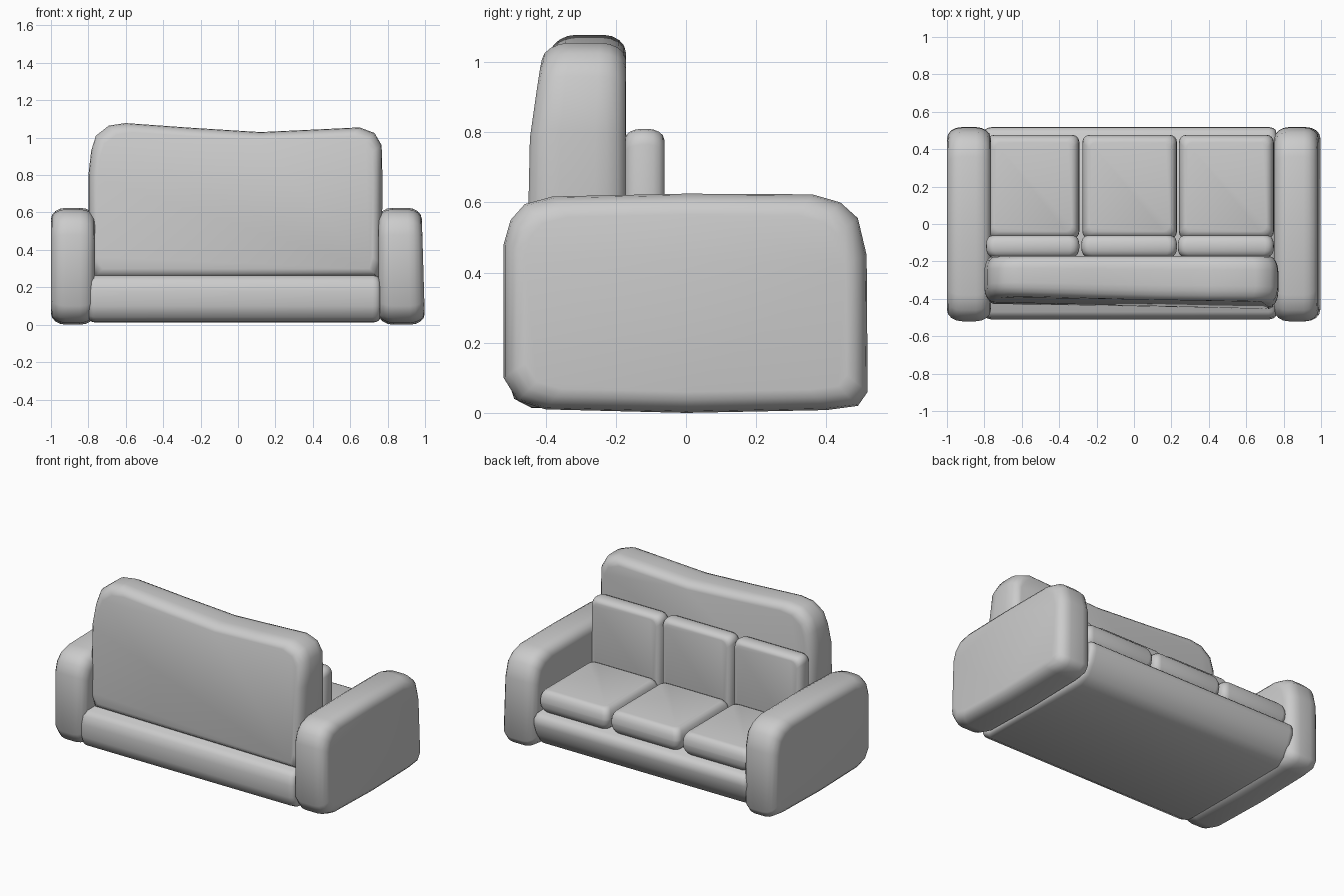
import bpy, bmesh, math

if "Cube" in bpy.data.objects:
    bpy.data.objects.remove(bpy.data.objects["Cube"])

AXES = {'x': (1, 2, 0), 'y': (0, 2, 1), 'z': (0, 1, 2)}   # profile u, profile v, loft axis


def rounded_rect(u0, u1, v0, v1, r, n=4):
    pts = []
    for k, (cu, cv) in enumerate([(u1 - r, v1 - r), (u0 + r, v1 - r), (u0 + r, v0 + r), (u1 - r, v0 + r)]):
        for i in range(n + 1):
            a = math.pi / 2 * (k + i / n)
            pts.append((cu + r * math.cos(a), cv + r * math.sin(a)))
    return pts


def pillow(name, profile, axis, lo, hi, depth, inset, deform=None, n=4):
    """Loft a profile along an axis, rolling the rim in at both ends."""
    iu, iv, iw = AXES[axis]
    us, vs = zip(*profile)
    cu, cv = (min(us) + max(us)) / 2, (min(vs) + max(vs)) / 2
    hu, hv = (max(us) - min(us)) / 2, (max(vs) - min(vs)) / 2
    roll = [(depth * (1 - math.cos(a)), inset * (1 - math.sin(a)))
            for a in [math.pi / 2 * i / n for i in range(n + 1)]]
    stations = [(lo + d, s) for d, s in roll] + [(hi - d, s) for d, s in reversed(roll)]
    bm = bmesh.new()
    rings = []
    for w, s in stations:
        ring = []
        for u, v in profile:
            co = [0, 0, 0]
            co[iu] = cu + (u - cu) * (hu - s) / hu
            co[iv] = cv + (v - cv) * (hv - s) / hv
            co[iw] = w
            ring.append(bm.verts.new(deform(*co) if deform else co))
        rings.append(ring)
    m = len(profile)
    for a, b in zip(rings, rings[1:]):
        for i in range(m):
            bm.faces.new((a[i], a[(i + 1) % m], b[(i + 1) % m], b[i]))
    bm.faces.new(rings[0])
    bm.faces.new(rings[-1])
    bmesh.ops.recalc_face_normals(bm, faces=bm.faces)
    mesh = bpy.data.meshes.new(name)
    bm.to_mesh(mesh)
    bm.free()
    ob = bpy.data.objects.new(name, mesh)
    bpy.context.collection.objects.link(ob)
    bpy.context.view_layer.objects.active = ob
    ob.select_set(True)
    bpy.ops.object.shade_smooth_by_angle(angle=math.radians(50))
    ob.select_set(False)
    return ob


# Base: side outline with the underside curling up at the front lip
base = [(-0.50, 0.235), (-0.51, 0.18), (-0.51, 0.10), (-0.49, 0.04), (-0.44, 0.014), (0.0, 0.012),
        (0.38, 0.014), (0.45, 0.05), (0.495, 0.12), (0.518, 0.19), (0.515, 0.235), (0.485, 0.26),
        (0.0, 0.265), (-0.47, 0.263)]
pillow("base", base, 'x', -0.80, 0.76, 0.04, 0.025)

# Arms: side outline lofted across the width
arm = [(-0.52, 0.10), (-0.52, 0.48), (-0.50, 0.55), (-0.46, 0.595), (-0.38, 0.617), (0.0, 0.625),
       (0.36, 0.623), (0.44, 0.60), (0.49, 0.555), (0.515, 0.45), (0.518, 0.06), (0.49, 0.02),
       (0.40, 0.008), (0.0, 0.0), (-0.40, 0.01), (-0.48, 0.035)]
pillow("left_arm", arm, 'x', -1.0, -0.765, 0.08, 0.06)
pillow("right_arm", arm, 'x', 0.75, 1.0, 0.08, 0.06,
       lambda x, y, z: (x - 0.03 * z * (x - 0.75) / 0.25, y, z))

# Backrest: rear outline lofted front to rear, rear face leaning towards the top
back = [(-0.77, 0.25), (-0.80, 0.32), (-0.80, 0.80), (-0.785, 0.93), (-0.76, 1.01), (-0.69, 1.065),
        (-0.60, 1.078), (-0.25, 1.053), (0.12, 1.03), (0.40, 1.043), (0.65, 1.055), (0.73, 1.025),
        (0.768, 0.96), (0.772, 0.80), (0.77, 0.32), (0.75, 0.25)]


def lean(x, y, z):
    rear = max(0, (-0.17 - y) / 0.28)
    return (x, y + rear * (0.14 * max(0, z - 0.72) + 0.018 * (0.77 - x)), z)


pillow("backrest", back, 'y', -0.455, -0.172, 0.09, 0.05, lean)

# Three plump seat cushions with three back cushions behind them
for i, (x0, x1) in enumerate([(-0.785, -0.292), (-0.276, 0.23), (0.24, 0.748)]):
    pillow(f"seat_cushion_{i + 1}", rounded_rect(x0, x1, -0.08, 0.477, 0.04), 'z',
           0.255, 0.402, 0.07, 0.04)
    pillow(f"back_cushion_{i + 1}", rounded_rect(x0 - 0.006, x1, 0.27, 0.81, 0.045), 'y',
           -0.175, -0.062, 0.05, 0.03)
